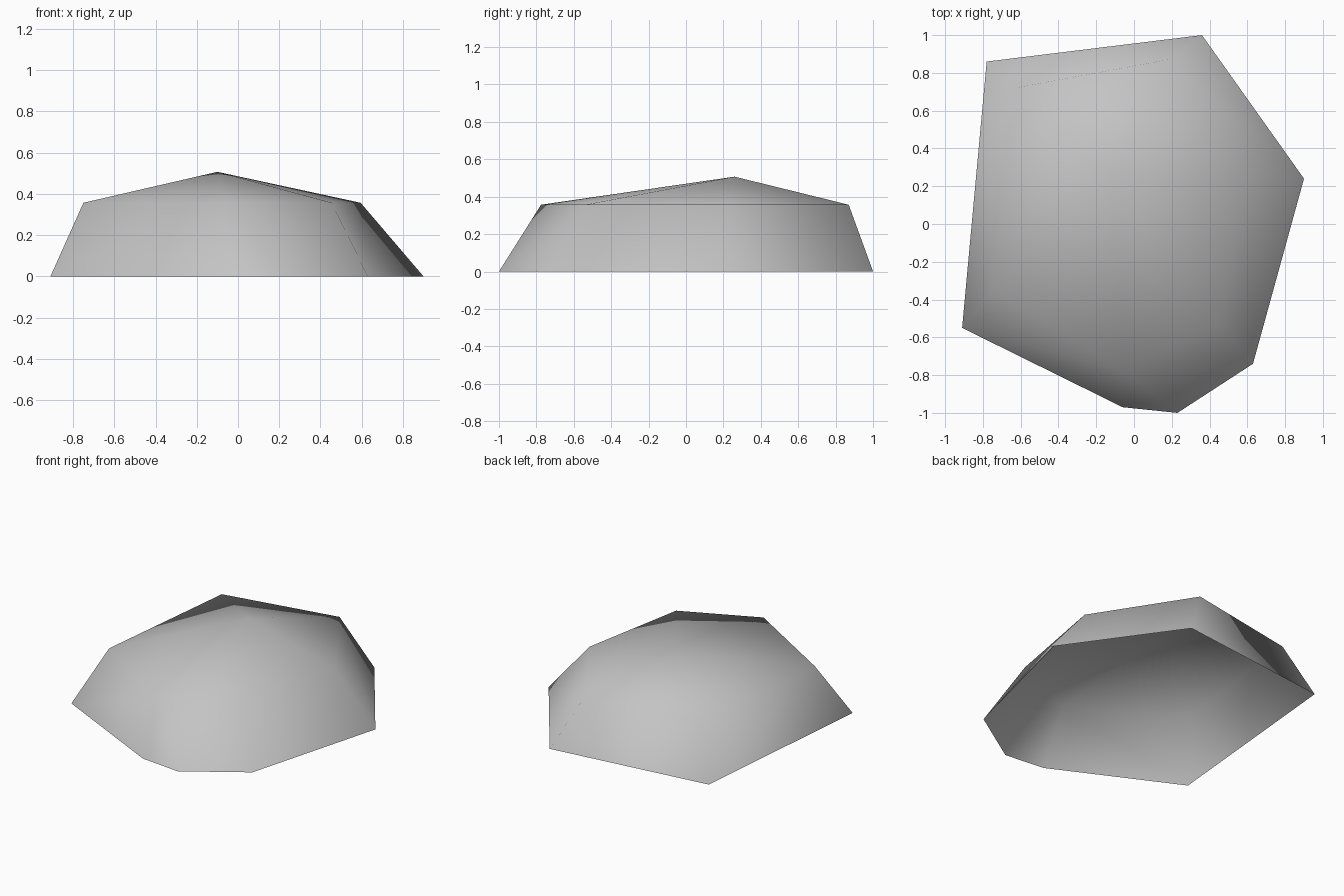
import bpy
import bmesh

cube = bpy.data.objects.get("Cube")
if cube:
    bpy.data.objects.remove(cube, do_unlink=True)

# Grey stone material
stone = bpy.data.materials.new("stone_grey")
stone.use_nodes = True
colour = (0.55, 0.55, 0.55, 1)
stone.diffuse_color = colour
stone.node_tree.nodes["Principled BSDF"].inputs["Base Color"].default_value = colour

# Outlines of the boulder, counter-clockwise seen from above
FOOT = [(-0.78, 0.86), (-0.91, -0.55), (-0.06, -0.97), (0.23, -1.0),
        (0.63, -0.74), (0.90, 0.24), (0.36, 1.0)]
SHOULDER = [(-0.63, 0.72), (-0.75, -0.36), (-0.06, -0.775),
            (0.455, -0.54), (0.595, 0.22), (0.18, 0.87)]
PEAK = (-0.10, 0.26, 0.507)
SHOULDER_Z = 0.357
# Shoulder corner above each foot corner (one corner has two feet)
ABOVE = [0, 1, 2, 2, 3, 4, 5]

bm = bmesh.new()
foot = [bm.verts.new((x, y, 0)) for x, y in FOOT]
shoulder = [bm.verts.new((x, y, SHOULDER_Z)) for x, y in SHOULDER]
peak = bm.verts.new(PEAK)

# Sloping sides, open underneath
for i in range(len(foot)):
    j = (i + 1) % len(foot)
    a, b = shoulder[ABOVE[i]], shoulder[ABOVE[j]]
    bm.faces.new([foot[i], foot[j], b] + ([a] if a is not b else []))

# Shallow cap rising to the peak
for i in range(len(shoulder)):
    bm.faces.new((shoulder[i], shoulder[(i + 1) % len(shoulder)], peak))

for face in bm.faces:
    face.smooth = True

mesh = bpy.data.meshes.new("boulder")
bm.to_mesh(mesh)
bm.free()
mesh.materials.append(stone)
boulder = bpy.data.objects.new("boulder", mesh)
bpy.context.collection.objects.link(boulder)
